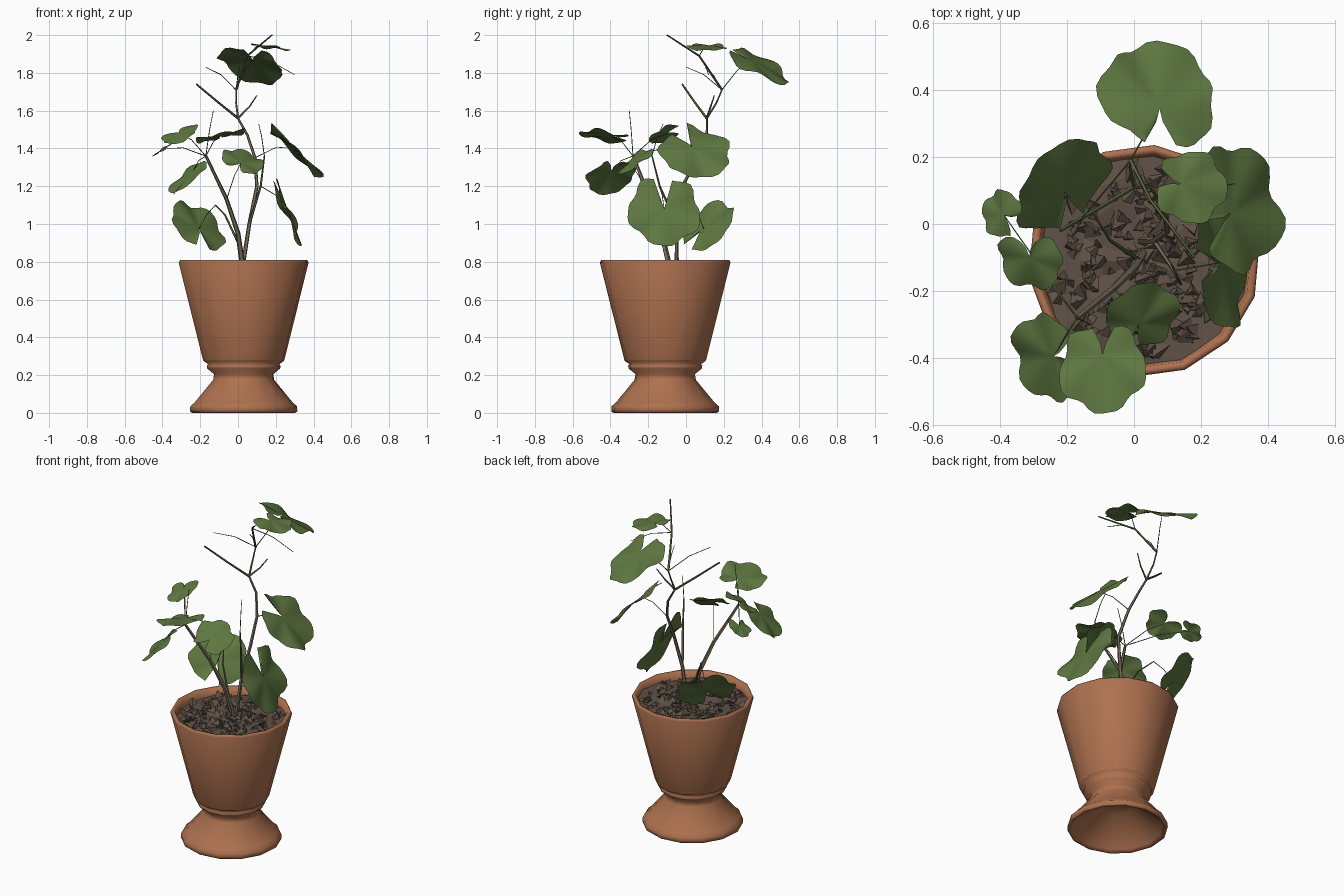
import bpy, bmesh, math, random
from mathutils import Vector

if "Cube" in bpy.data.objects:
    bpy.data.objects.remove(bpy.data.objects["Cube"])

random.seed(7)
CX, CY = 0.03, -0.11   # pot axis


def material(name, rgb):
    m = bpy.data.materials.new(name)
    m.diffuse_color = (*rgb, 1)
    m.use_nodes = True
    m.node_tree.nodes["Principled BSDF"].inputs["Base Color"].default_value = m.diffuse_color
    return m


TERRACOTTA = material("terracotta", (0.42, 0.165, 0.078))
SOIL = material("soil_brown", (0.115, 0.083, 0.062))
GREEN = material("leaf_green", (0.112, 0.185, 0.052))
BARK = material("bark", (0.18, 0.148, 0.097))
TWIG = material("green_twig", (0.10, 0.135, 0.048))


def finish(name, bm, mat, smooth=None):
    me = bpy.data.meshes.new(name)
    bm.to_mesh(me)
    bm.free()
    me.materials.append(mat)
    ob = bpy.data.objects.new(name, me)
    bpy.context.collection.objects.link(ob)
    if smooth:
        bpy.ops.object.select_all(action='DESELECT')
        ob.select_set(True)
        bpy.context.view_layer.objects.active = ob
        bpy.ops.object.shade_smooth_by_angle(angle=math.radians(smooth))
    return ob


def bridge(bm, a, b, closed=True):
    n = len(a)
    for i in range(n if closed else n - 1):
        j = (i + 1) % n
        bm.faces.new((a[i], a[j], b[j], b[i]))


def lathe(name, profile, mat, sides=14):
    bm = bmesh.new()
    prev = None
    for r, z in profile:
        ring = [bm.verts.new((CX + r * math.cos(t), CY + r * math.sin(t), z))
                for t in (2 * math.pi * (i + 0.3) / sides for i in range(sides))]
        if prev:
            bridge(bm, prev, ring)
        else:
            bm.faces.new(ring[::-1])
        prev = ring
    bm.faces.new(prev)
    bmesh.ops.recalc_face_normals(bm, faces=bm.faces)
    return finish(name, bm, mat, 120)


# Pot: hollow foot, waist with a bead, flared bowl and rounded rim
lathe("pot", [(0.10, 0.16), (0.26, 0.02), (0.275, 0.0), (0.287, 0.008),
              (0.285, 0.035), (0.262, 0.055), (0.163, 0.175), (0.158, 0.205),
              (0.195, 0.235), (0.197, 0.25), (0.19, 0.258), (0.215, 0.275),
              (0.218, 0.283), (0.347, 0.795), (0.34, 0.81),
              (0.322, 0.803), (0.315, 0.77), (0.3, 0.72)], TERRACOTTA)

# Soil: rough disc
bm = bmesh.new()
prev = [bm.verts.new((CX, CY, 0.768))]
for k in range(1, 6):
    ring = []
    for i in range(18):
        t, r = 2 * math.pi * i / 18, 0.064 * k
        z = 0.768 + random.uniform(-0.012, 0.012)
        ring.append(bm.verts.new((CX + r * math.cos(t), CY + r * math.sin(t), z)))
    if k == 1:
        for i in range(18):
            bm.faces.new((prev[0], ring[i], ring[(i + 1) % 18]))
    else:
        bridge(bm, ring, prev)
    prev = ring
bmesh.ops.recalc_face_normals(bm, faces=bm.faces)
finish("soil", bm, SOIL)

# Loose chips of soil
bm = bmesh.new()
for _ in range(190):
    t, r = random.uniform(0, 2 * math.pi), 0.285 * math.sqrt(random.random())
    c = Vector((CX + r * math.cos(t), CY + r * math.sin(t), 0.774))
    s, a0 = random.uniform(0.014, 0.034), random.uniform(0, 6.28)
    base = [bm.verts.new(c + Vector((s * math.cos(a0 + k * 2.1), s * math.sin(a0 + k * 2.1),
                                     random.uniform(-0.012, 0.004)))) for k in range(3)]
    tip = bm.verts.new(c + Vector((random.uniform(-s, s), random.uniform(-s, s), s * 0.75)))
    for i in range(3):
        bm.faces.new((base[i], base[(i + 1) % 3], tip))
    bm.faces.new(base[::-1])
finish("soil_chips", bm, SOIL)


def tube(name, pts, r0, r1, mat, sides=5):
    pts = [Vector(p) for p in pts]
    bm = bmesh.new()
    prev = None
    for k, p in enumerate(pts):
        d = (pts[min(k + 1, len(pts) - 1)] - pts[max(k - 1, 0)]).normalized()
        u = d.cross(Vector((0.3, 1, 0.1))).normalized()
        v = d.cross(u)
        r = r0 + (r1 - r0) * k / (len(pts) - 1)
        ring = [bm.verts.new(p + r * (u * math.cos(t) + v * math.sin(t)))
                for t in (2 * math.pi * i / sides for i in range(sides))]
        if prev:
            bridge(bm, prev, ring)
        else:
            bm.faces.new(ring[::-1])
        prev = ring
    bm.faces.new(prev)
    bmesh.ops.recalc_face_normals(bm, faces=bm.faces)
    finish(name, bm, mat, 60)


# Woody stems
tube("left_stem", [(0.03, -0.08, 0.74), (0.0, -0.13, 0.95), (-0.06, -0.19, 1.13),
                   (-0.17, -0.28, 1.36)], 0.016, 0.008, BARK)
tube("right_stem", [(0.02, -0.05, 0.74), (0.06, -0.05, 1.0), (0.1, -0.02, 1.2),
                    (0.09, 0.06, 1.35), (0.05, 0.11, 1.47), (0.0, 0.11, 1.56)], 0.012, 0.006, BARK)
tube("side_branch", [(0.06, -0.05, 1.0), (0.12, -0.14, 1.2), (0.14, -0.18, 1.36)], 0.008, 0.004, BARK)
tube("low_branch", [(0.02, -0.11, 0.86), (-0.07, -0.05, 1.05), (-0.12, 0.03, 1.1)], 0.007, 0.003, TWIG)
tube("upper_left_branch", [(0.0, 0.11, 1.56), (-0.1, 0.05, 1.64), (-0.22, -0.02, 1.74)], 0.007, 0.005, TWIG)
tube("upper_right_branch", [(0.0, 0.11, 1.56), (0.06, 0.13, 1.62), (0.1, 0.15, 1.68)], 0.006, 0.003, BARK)
tube("upper_stem", [(0.0, 0.11, 1.56), (-0.01, 0.16, 1.64), (-0.01, 0.19, 1.71)], 0.006, 0.004, BARK)
tube("top_twig", [(-0.01, 0.19, 1.71), (0.05, 0.07, 1.89), (0.18, -0.1, 2.0)], 0.007, 0.004, TWIG)


def leaf(name, centre, normal, notch, radius, start, phase, depth=0.3, steep=2.2, lobes=5):
    """Wavy, lobed leaf with a notch where its stalk joins."""
    c, n = Vector(centre), Vector(normal).normalized()
    e = Vector(notch)
    e = (e - n * e.dot(n)).normalized()
    f = n.cross(e)
    segs, rings = 36, 5
    hub = c + e * radius * depth * 0.5
    bm = bmesh.new()
    mid = bm.verts.new(hub)
    prev = None
    for k in range(1, rings + 1):
        q, ring = k / rings, []
        for i in range(segs + 1):
            t = 0.1 + (2 * math.pi - 0.2) * i / segs
            gap = min(t, 2 * math.pi - t)
            r = 0.97 + 0.065 * math.cos(lobes * t + phase) + 0.035 * math.cos(9 * t + 2 * phase)
            r *= min(1.0, depth + steep * (gap - 0.1))
            edge = c + radius * r * (e * math.cos(t) + f * math.sin(t))
            wave = 0.06 * math.cos(5 * t + phase) + 0.04 * math.cos(3 * t) - 0.04
            ring.append(bm.verts.new(hub.lerp(edge, q) + n * radius * wave * q * q))
        if prev:
            bridge(bm, prev, ring, False)
        else:
            for i in range(segs):
                bm.faces.new((mid, ring[i], ring[i + 1]))
        prev = ring
    bm.normal_update()
    if sum((g.normal for g in bm.faces), Vector()).dot(n) < 0:
        bmesh.ops.reverse_faces(bm, faces=bm.faces)
    finish(name, bm, GREEN, 80)
    # Stalk from the branch to the notch
    s = Vector(start)
    sag = s.lerp(hub, 0.55) + Vector((0, 0, 0.02))
    tube(name + "_stalk", [s, sag, hub - n * 0.004], 0.003, 0.0018, TWIG, 3)


# Leaves: centre, facing, notch direction, radius, stalk start, lobe phase, notch depth, steepness, lobes
leaf("top_back_leaf", (0.075, 0.388, 1.845), (0.28, 0.46, 0.84), (-0.12, -1, 0), 0.182, (-0.01, 0.19, 1.71), 4.2, 0.55, 2.6, 3)
leaf("right_leaf", (0.31, 0.05, 1.385), (0.7, 0.1, 0.7), (-0.8, -0.5, 0.4), 0.192, (0.09, 0.06, 1.35), 1.2, 0.4, 4)
leaf("top_right_leaf", (0.17, 0.11, 1.94), (0.15, 0.03, 1), (-0.7, 0.2, 0), 0.11, (0.05, 0.07, 1.89), 2.1, 0.6, 2)
leaf("low_left_leaf", (-0.21, 0.11, 0.99), (0.56, -0.55, 0.62), (0.5, -0.8, 0), 0.17, (-0.12, 0.03, 1.1), 0.0, 0.3, 4)
leaf("low_right_leaf", (0.265, -0.115, 1.07), (0.92, 0.08, 0.38), (0, 0, 1), 0.197, (0.12, -0.14, 1.2), 3.6, 0.1, 6)
leaf("front_small_leaf", (0.025, -0.275, 1.335), (0.25, -0.5, 0.8), (-0.2, -1, 0), 0.115, (-0.06, -0.19, 1.13), 1.7, 0.5, 2)
leaf("front_leaf", (-0.095, -0.43, 1.47), (-0.2, 0.12, 0.95), (0, 1, 0), 0.135, (-0.17, -0.28, 1.36), 2.6, 0.6, 3)
leaf("front_left_leaf", (-0.265, -0.4, 1.255), (-0.65, -0.25, 0.7), (1, 0.3, 0), 0.135, (-0.17, -0.28, 1.36), 0.6, 0.5, 2)
leaf("left_leaf", (-0.31, -0.105, 1.48), (-0.35, -0.4, 0.82), (0.0, 1, 0), 0.103, (-0.17, -0.28, 1.36), 1.0, 0.1, 1.5)
leaf("far_left_leaf", (-0.395, 0.03, 1.4), (-0.55, -0.03, 0.83), (1, -0.5, 0), 0.072, (-0.17, -0.28, 1.36), 2.0, 0.2, 1.7)

# Bare shoots
shoots = [((-0.01, 0.19, 1.71), (0.01, 0.1, 1.83)), ((-0.01, 0.19, 1.71), (-0.17, 0.0, 1.83)),
          ((0.05, 0.07, 1.89), (0.3, 0.12, 1.79)), ((-0.17, -0.28, 1.36), (-0.13, -0.3, 1.6)),
          ((0.14, -0.18, 1.36), (0.11, -0.12, 1.53))]
for i, (a, b) in enumerate(shoots):
    m = Vector(a).lerp(Vector(b), 0.5) + Vector((0, 0, 0.02))
    tube(f"shoot_{i + 1}", [a, m, b], 0.003, 0.002, TWIG, 3)
